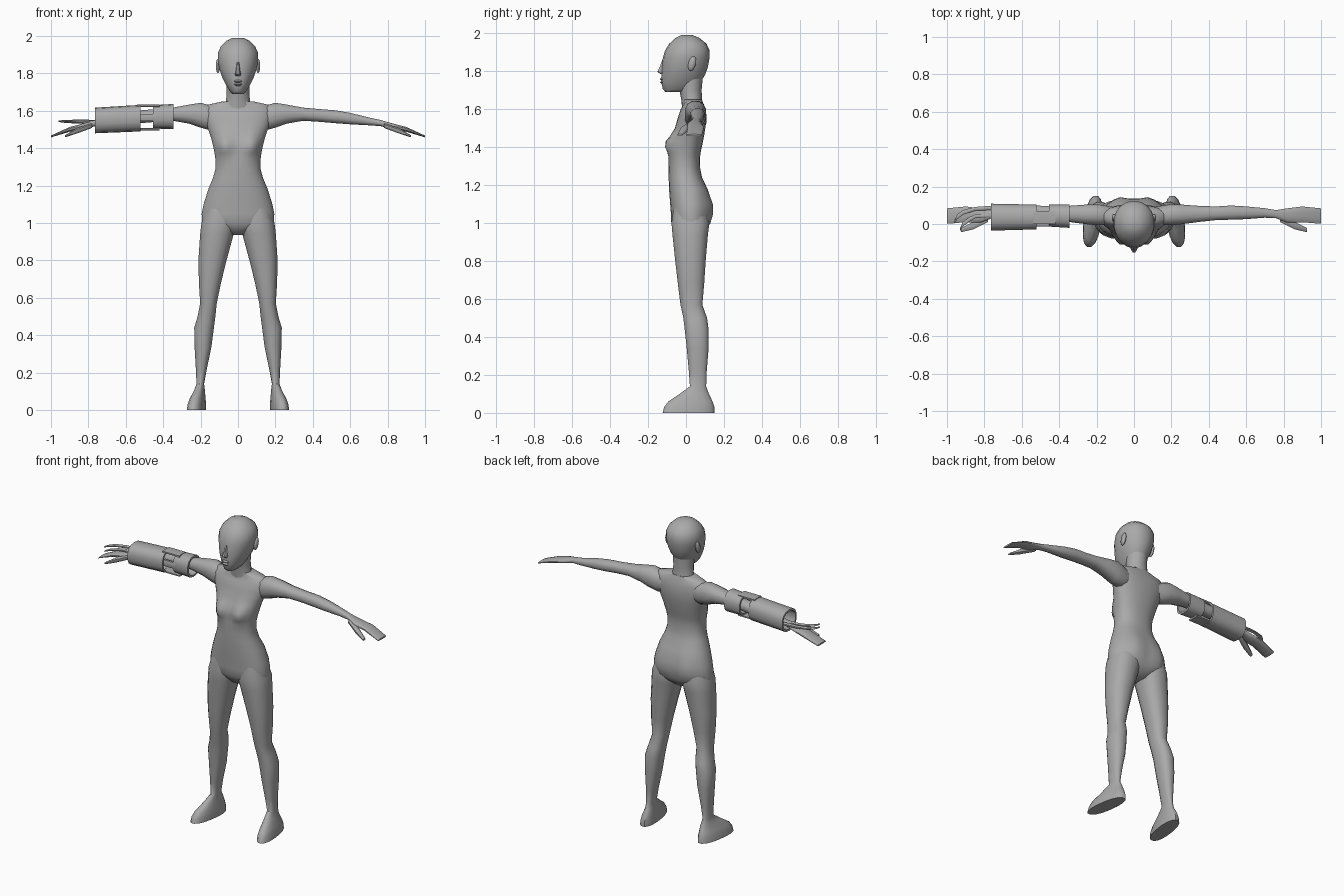
import bpy, bmesh, math
from mathutils import Vector, Matrix

grey = bpy.data.materials.new("plain grey")
grey.diffuse_color = (0.4, 0.4, 0.4, 1)


def finish(name, bm, angle=50):
    bmesh.ops.recalc_face_normals(bm, faces=bm.faces)
    me = bpy.data.meshes.new(name)
    bm.to_mesh(me)
    bm.free()
    ob = bpy.data.objects.new(name, me)
    bpy.context.collection.objects.link(ob)
    me.materials.append(grey)
    bpy.ops.object.select_all(action='DESELECT')
    ob.select_set(True)
    bpy.context.view_layer.objects.active = ob
    bpy.ops.object.shade_smooth_by_angle(angle=math.radians(angle))
    return ob


def loft(name, rings, axis='z', side=1, n=16, power=2.3, tweak=None, wrap=False, angle=50):
    """Skin rounded rings (position, low a, high a, low b, high b) along an axis."""
    bm = bmesh.new()
    loops = []
    for t, a0, a1, b0, b1 in rings:
        loop = []
        for i in range(n):
            w = 2 * math.pi * (i + 0.5) / n
            c, s = math.cos(w), math.sin(w)
            a = (a0 + a1) / 2 + (a1 - a0) / 2 * math.copysign(abs(c) ** (2 / power), c)
            b = (b0 + b1) / 2 + (b1 - b0) / 2 * math.copysign(abs(s) ** (2 / power), s)
            p = Vector((a, b, t)) if axis == 'z' else Vector((t, a, b))
            if tweak:
                tweak(p)
            p.x *= side
            loop.append(bm.verts.new(p))
        loops.append(loop)
    pairs = list(zip(loops, loops[1:]))
    if wrap:
        pairs.append((loops[-1], loops[0]))
    else:
        bm.faces.new(loops[0])
        bm.faces.new(loops[-1])
    for lo, hi in pairs:
        for i in range(n):
            j = (i + 1) % n
            bm.faces.new((lo[i], lo[j], hi[j], hi[i]))
    return finish(name, bm, angle)


def bump(p, x, z, rx, rz):
    return math.exp(-((abs(p.x) - x) / rx) ** 2 - ((p.z - z) / rz) ** 2)


# torso: chest and seat are swelled out of the plain rings
def shape_torso(p):
    if p.y < 0:
        p.y -= 0.048 * bump(p, 0.07, 1.415, 0.045, 0.05)
    else:
        p.y += 0.025 * bump(p, 0.08, 1.07, 0.06, 0.08)


body = [(0.935, 0.04, -0.03, 0.07), (0.97, 0.12, -0.06, 0.11), (1.0, 0.194, -0.078, 0.122),
        (1.05, 0.195, -0.08, 0.125), (1.1, 0.185, -0.084, 0.125), (1.18, 0.16, -0.09, 0.112),
        (1.24, 0.135, -0.092, 0.085), (1.29, 0.121, -0.093, 0.075), (1.345, 0.122, -0.09, 0.074),
        (1.375, 0.126, -0.083, 0.078), (1.4, 0.131, -0.078, 0.084), (1.43, 0.138, -0.073, 0.09),
        (1.46, 0.146, -0.068, 0.096), (1.5, 0.16, -0.058, 0.102), (1.55, 0.178, -0.045, 0.106),
        (1.6, 0.185, -0.028, 0.1), (1.632, 0.165, -0.01, 0.09), (1.65, 0.085, -0.015, 0.085)]
loft("torso", [(z, -w, w, f, b) for z, w, f, b in body], n=28, tweak=shape_torso)

# neck
loft("neck", [(1.6, -0.085, 0.085, -0.02, 0.09), (1.65, -0.066, 0.066, -0.025, 0.085),
              (1.7, -0.062, 0.062, -0.035, 0.082), (1.78, -0.065, 0.065, -0.05, 0.09)], n=14, power=2)

# head, narrowing to the chin
skull = [(1.69, 0.03, -0.108, 0.0), (1.705, 0.045, -0.122, 0.045), (1.74, 0.066, -0.13, 0.075),
         (1.78, 0.086, -0.13, 0.1), (1.82, 0.1, -0.128, 0.115), (1.87, 0.11, -0.122, 0.124),
         (1.91, 0.109, -0.11, 0.124), (1.945, 0.093, -0.088, 0.108), (1.975, 0.062, -0.055, 0.07),
         (1.99, 0.03, -0.025, 0.035)]
loft("head", [(z, -w, w, f, b) for z, w, f, b in skull], n=18, power=2.1)

# nose and mouth
loft("nose", [(1.785, -0.014, 0.014, -0.135, -0.1), (1.797, -0.017, 0.017, -0.153, -0.1),
              (1.82, -0.011, 0.011, -0.14, -0.1), (1.86, -0.008, 0.008, -0.126, -0.1)], n=8)
for name, z in (("lower_lip", 1.742), ("upper_lip", 1.758)):
    loft(name, [(z - 0.008, -0.015, 0.015, -0.131, -0.1), (z, -0.024, 0.024, -0.139, -0.1),
                (z + 0.008, -0.015, 0.015, -0.131, -0.1)], n=8)

for side, tag in ((1, "left"), (-1, "right")):
    # ear
    bm = bmesh.new()
    bmesh.ops.create_uvsphere(bm, u_segments=10, v_segments=6, radius=1,
                              matrix=Matrix.Translation((side * 0.107, 0.032, 1.84))
                              @ Matrix.Rotation(math.radians(-15), 4, 'X')
                              @ Matrix.Diagonal((0.012, 0.02, 0.04, 1)))
    finish(tag + "_ear", bm)

    # leg and turned-out foot
    def turn_foot(p):
        if p.z < 0.12:
            p.x -= 0.13 * (p.y - 0.03)
    loft(tag + "_leg", [
        (0.0, 0.172, 0.268, -0.125, 0.153), (0.03, 0.172, 0.264, -0.118, 0.152),
        (0.06, 0.176, 0.255, -0.095, 0.142), (0.1, 0.18, 0.237, -0.035, 0.122),
        (0.14, 0.181, 0.222, 0.02, 0.107), (0.22, 0.166, 0.226, 0.014, 0.11),
        (0.34, 0.141, 0.233, 0.003, 0.12), (0.44, 0.128, 0.235, -0.008, 0.12),
        (0.5, 0.12, 0.217, -0.015, 0.112), (0.57, 0.113, 0.203, -0.03, 0.087),
        (0.68, 0.09, 0.21, -0.044, 0.097), (0.8, 0.06, 0.213, -0.058, 0.105),
        (0.94, 0.022, 0.204, -0.073, 0.117), (1.0, 0.004, 0.197, -0.078, 0.125),
        (1.1, 0.02, 0.165, -0.065, 0.1)], side=side, tweak=turn_foot)

    # arm and flat hand
    loft(tag + "_arm", [
        (0.1, 0.0, 0.09, 1.51, 1.61), (0.15, -0.008, 0.1, 1.495, 1.632),
        (0.2, -0.008, 0.108, 1.508, 1.645), (0.26, -0.002, 0.105, 1.53, 1.635),
        (0.35, 0.01, 0.098, 1.546, 1.618), (0.44, 0.02, 0.095, 1.54, 1.61),
        (0.52, 0.022, 0.1, 1.533, 1.604), (0.6, 0.025, 0.095, 1.527, 1.59),
        (0.7, 0.033, 0.085, 1.522, 1.565), (0.76, 0.03, 0.075, 1.518, 1.552),
        (0.82, 0.006, 0.085, 1.503, 1.535), (0.9, 0.008, 0.095, 1.488, 1.514),
        (1.0, 0.0, 0.085, 1.458, 1.468)], axis='x', side=side, n=12)
    loft(tag + "_thumb", [(0.78, 0.01, 0.045, 1.508, 1.535), (0.86, -0.03, 0.012, 1.478, 1.51),
                          (0.925, -0.045, -0.02, 1.458, 1.47)], axis='x', side=side, n=8)


# hollow armour sleeves on the right arm
def sleeve(name, x0, x1, near, far, t):
    a, b = near, far
    def inner(r):
        return (r[0] + t, r[1] - t, r[2] + t, r[3] - t)
    loft(name, [(x0, *a), (x1, *b), (x1, *inner(b)), (x0, *inner(a))],
         axis='x', side=-1, n=14, power=2.5, wrap=True, angle=35)


sleeve("upper_cuff", 0.345, 0.455, (-0.022, 0.105, 1.503, 1.637), (-0.015, 0.105, 1.505, 1.63), 0.012)
sleeve("forearm_bracer", 0.52, 0.765, (-0.03, 0.105, 1.49, 1.632), (-0.037, 0.11, 1.48, 1.617), 0.012)

# strips and hinge joining the two sleeves
for name, y0, y1, z0, z1 in (("top_strip", 0.0, 0.07, 1.62, 1.634),
                             ("bottom_strip", 0.0, 0.07, 1.496, 1.508),
                             ("front_hinge", -0.015, 0.005, 1.545, 1.585)):
    loft(name, [(0.42, y0, y1, z0, z1), (0.54, y0, y1, z0, z1)],
         axis='x', side=-1, n=8, power=5, angle=30)

# curved prongs over the right hand
for name, dy, z, end in (("rear_prong", 0.0, 1.544, 0.0), ("front_prong", -0.04, 1.54, 0.03)):
    loft(name, [(0.74, 0.075 + dy, 0.1 + dy, z - 0.012, z + 0.008),
                (0.85, 0.07 + dy, 0.092 + dy, z - 0.008, z + 0.01),
                (0.915 - end, 0.048 + dy, 0.075 + dy, z - 0.007, z + 0.008),
                (0.945 - end, 0.025 + dy, 0.052 + dy, z - 0.006, z + 0.006),
                (0.96 - end, 0.0 + dy, 0.02 + dy, z - 0.004, z + 0.004)],
         axis='x', side=-1, n=8)
